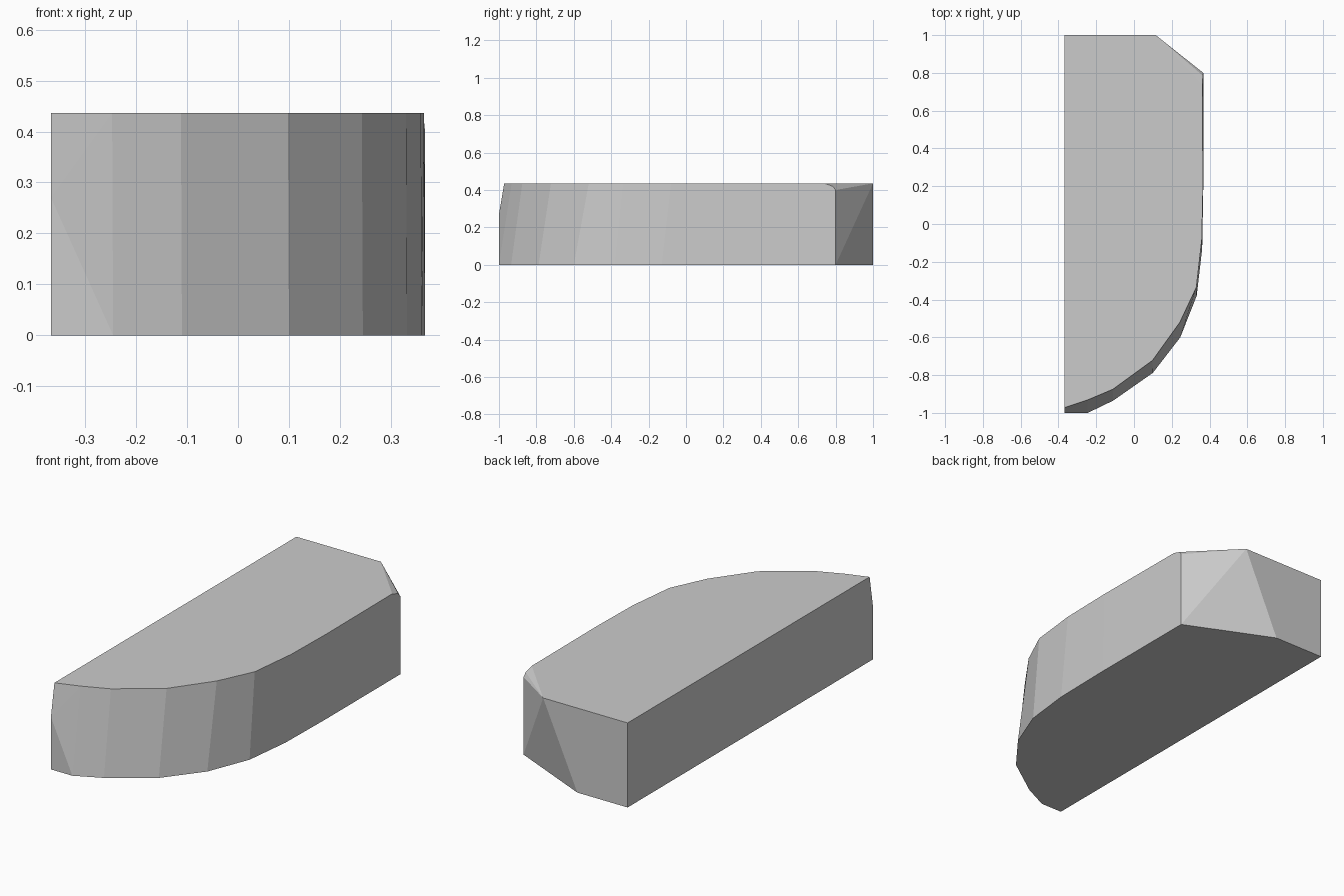
import bpy
import bmesh

if "Cube" in bpy.data.objects:
    bpy.data.objects.remove(bpy.data.objects["Cube"])

H = 0.436

# Rounded flank: x, y at the foot, y at the slightly drawn-in top edge
flank = [
    (-0.245, -1.0, -0.932),
    (-0.11, -0.935, -0.875),
    (0.10, -0.788, -0.722),
    (0.245, -0.60, -0.52),
    (0.332, -0.38, -0.335),
    (0.361, -0.13, -0.08),
    (0.367, 0.20, 0.20),
]

bm = bmesh.new()


def v(x, y, z):
    return bm.verts.new((x, y, z))


foot = [v(x, y0, 0) for x, y0, y1 in flank]
rim = [v(x - 0.002, y1, H) for x, y0, y1 in flank]

# Blunt tip, upright below and leaning back above
tip_foot = v(-0.367, -1, 0)
tip_mid = v(-0.367, -1, 0.27)
tip_top = v(-0.367, -0.972, H)

# Cut corner, with the top edge easing down towards it
corner_foot = v(0.367, 0.8, 0)
corner_mid = v(0.367, 0.8, 0.40)
corner_ease = v(0.365, 0.785, 0.42)
corner_top = v(0.362, 0.74, H)
cut_foot = v(-0.08, 1, 0)
cut_top = v(0.115, 1, H)
back_foot = v(-0.367, 1, 0)
back_top = v(-0.367, 1, H)

# Tip and flank faces
bm.faces.new((tip_foot, foot[0], tip_mid))
bm.faces.new((tip_mid, foot[0], rim[0]))
bm.faces.new((tip_mid, rim[0], tip_top))
for i in range(len(flank) - 1):
    bm.faces.new((foot[i], foot[i + 1], rim[i + 1], rim[i]))
bm.faces.new((foot[-1], corner_foot, corner_mid, corner_ease, corner_top, rim[-1]))

# Corner facets
bm.faces.new((corner_foot, cut_foot, cut_top))
bm.faces.new((corner_foot, cut_top, corner_mid))
bm.faces.new((corner_mid, cut_top, corner_ease))
bm.faces.new((corner_ease, cut_top, corner_top))

# Back, straight side, underside and top
bm.faces.new((cut_foot, back_foot, back_top, cut_top))
bm.faces.new((back_foot, tip_foot, tip_mid, tip_top, back_top))
bm.faces.new([back_foot, cut_foot, corner_foot] + foot[::-1] + [tip_foot])
bm.faces.new([tip_top] + rim + [corner_top, cut_top, back_top])
bmesh.ops.recalc_face_normals(bm, faces=bm.faces)

mesh = bpy.data.meshes.new("rounded_block")
bm.to_mesh(mesh)
bm.free()
block = bpy.data.objects.new("rounded_block", mesh)
bpy.context.collection.objects.link(block)
